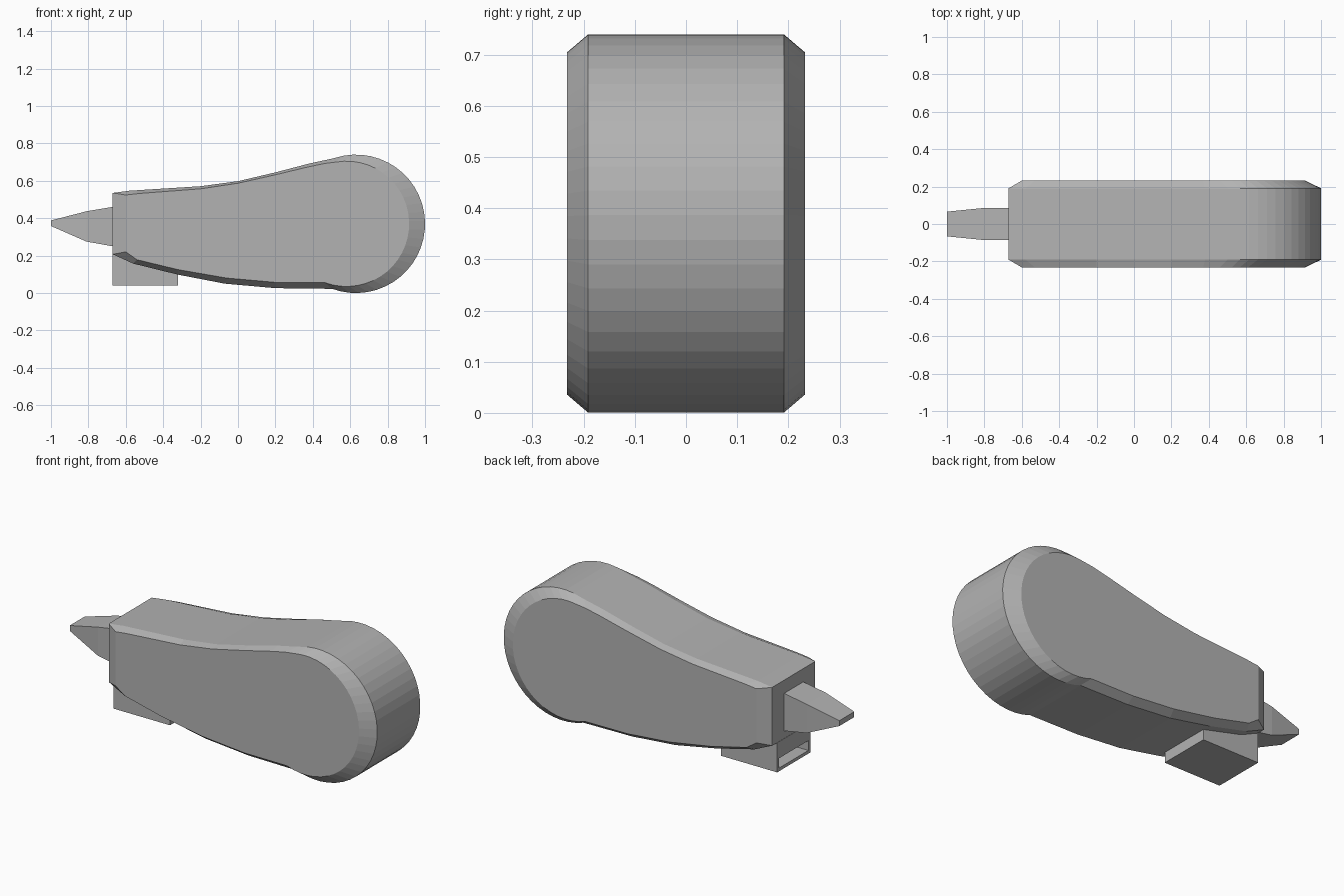
import bpy, bmesh
from math import cos, sin, radians

cube = bpy.data.objects.get("Cube")
if cube:
    bpy.data.objects.remove(cube)

grey = bpy.data.materials.new("plain_grey")
grey.use_nodes = True
colour = (0.45, 0.45, 0.45, 1)
grey.diffuse_color = colour
grey.node_tree.nodes["Principled BSDF"].inputs["Base Color"].default_value = colour


def finish(name, bm):
    bmesh.ops.recalc_face_normals(bm, faces=bm.faces)
    mesh = bpy.data.meshes.new(name)
    bm.to_mesh(mesh)
    bm.free()
    mesh.materials.append(grey)
    obj = bpy.data.objects.new(name, mesh)
    bpy.context.collection.objects.link(obj)
    return obj


def loft(rings):
    """Skin a list of matching point rings and cap both ends."""
    bm = bmesh.new()
    loops = [[bm.verts.new(p) for p in ring] for ring in rings]
    for a, b in zip(loops, loops[1:]):
        for i in range(len(a)):
            j = (i + 1) % len(a)
            bm.faces.new((a[i], a[j], b[j], b[i]))
    bm.faces.new(loops[0])
    bm.faces.new(loops[-1])
    return bm


def outline(top, cx, radius, bottom, steps=28):
    """Top edge, round nose, then bottom edge, as x-z points."""
    arc = []
    for i in range(steps + 1):
        a = radians(100 - 210 * i / steps)
        arc.append((cx + radius * cos(a), 0.37 + radius * sin(a)))
    return top + arc + bottom


# Body: a wide silhouette with a smaller one on each side, giving the bevel
outer = outline(
    [(-0.67, 0.535), (-0.58, 0.547), (-0.2, 0.571), (0, 0.598), (0.2, 0.645), (0.38, 0.692), (0.5, 0.718)],
    0.63, 0.37,
    [(0.2, 0.026), (-0.07, 0.05), (-0.32, 0.098), (-0.56, 0.157), (-0.67, 0.207)])
inner = outline(
    [(-0.6, 0.524), (-0.53, 0.532), (-0.2, 0.557), (0, 0.587), (0.2, 0.632), (0.37, 0.673), (0.46, 0.692)],
    0.58, 0.335,
    [(0.2, 0.057), (-0.06, 0.08), (-0.32, 0.125), (-0.54, 0.178), (-0.6, 0.22)])
layers = [(inner, -0.232), (outer, -0.191), (outer, 0.191), (inner, 0.232)]
finish("body", loft([[(x, y, z) for x, z in ring] for ring, y in layers]))

# Tip: a tapering wedge, from x, half width, bottom and top of each section
sections = [(-0.66, 0.085, 0.248, 0.462), (-0.81, 0.085, 0.275, 0.437), (-1, 0.066, 0.358, 0.388)]
finish("tip", loft([[(x, -w, lo), (x, w, lo), (x, w, hi), (x, -w, hi)]
                    for x, w, lo, hi in sections]))

# Foot: a block under the body with a slot sunk into its end
w, lo, hi = 0.147, 0.04, 0.206
bm = loft([[(x, -w, lo), (x, w, lo), (x, w, hi), (x, -w, hi)] for x in (-0.67, -0.32)])
bm.faces.ensure_lookup_table()
bmesh.ops.recalc_face_normals(bm, faces=bm.faces)
end = min(bm.faces, key=lambda f: f.calc_center_median().x)
bmesh.ops.inset_region(bm, faces=[end], thickness=0.025)
for v in end.verts:
    v.co.z = 0.058 if v.co.z < 0.12 else 0.113
slot = bmesh.ops.extrude_discrete_faces(bm, faces=[end])["faces"][0]
for v in slot.verts:
    v.co.x += 0.3
finish("foot", bm)
